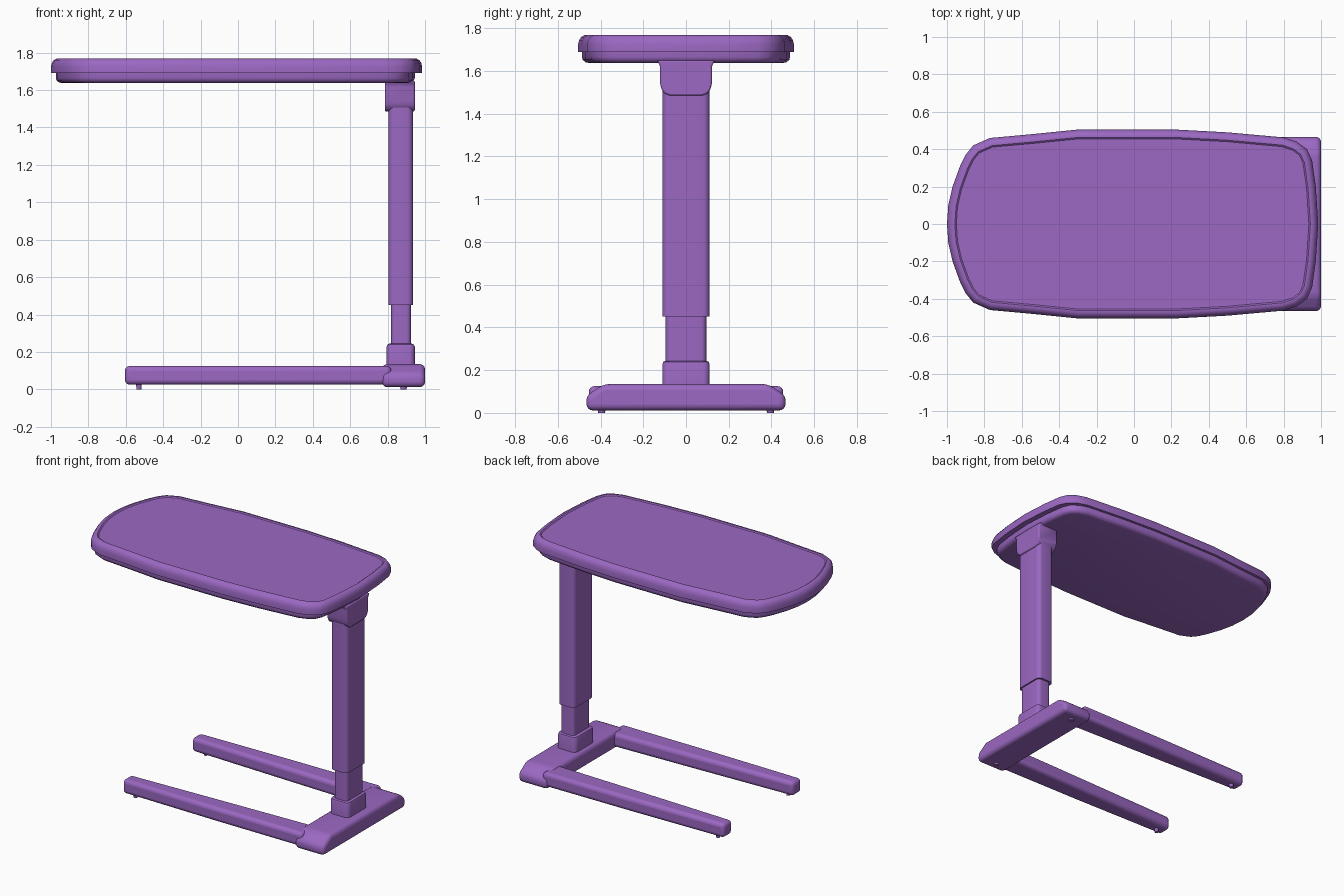
import bpy, bmesh, math
from mathutils import Vector

cube = bpy.data.objects.get("Cube")
if cube:
    bpy.data.objects.remove(cube)

# Single purple finish
purple = bpy.data.materials.new("purple")
purple.use_nodes = True
color = (0.328, 0.138, 0.54, 1)
purple.diffuse_color = color
purple.node_tree.nodes["Principled BSDF"].inputs["Base Color"].default_value = color


def finish(name, bm, bevel=0, segments=3, mirror=False):
    """Turn a bmesh into a shaded object with optional bevel and y mirror."""
    bmesh.ops.recalc_face_normals(bm, faces=bm.faces)
    mesh = bpy.data.meshes.new(name)
    bm.to_mesh(mesh)
    bm.free()
    mesh.materials.append(purple)
    obj = bpy.data.objects.new(name, mesh)
    bpy.context.collection.objects.link(obj)
    if bevel:
        mod = obj.modifiers.new("rounding", "BEVEL")
        mod.width, mod.segments = bevel, segments
        mod.limit_method, mod.angle_limit = "ANGLE", math.radians(20)
    if mirror:
        mod = obj.modifiers.new("mirror", "MIRROR")
        mod.use_axis = (False, True, False)
    bpy.ops.object.select_all(action="DESELECT")
    obj.select_set(True)
    bpy.context.view_layer.objects.active = obj
    bpy.ops.object.shade_smooth_by_angle(angle=math.radians(35))
    return obj


def skin(name, rings, **options):
    """Join closed rings of points with quads and cap both ends."""
    bm = bmesh.new()
    loops = [[bm.verts.new(p) for p in ring] for ring in rings]
    n = len(loops[0])
    for a, b in zip(loops, loops[1:]):
        for i in range(n):
            j = (i + 1) % n
            bm.faces.new((a[i], a[j], b[j], b[i]))
    bm.faces.new(loops[0])
    bm.faces.new(loops[-1])
    return finish(name, bm, **options)


def inset(outline, d):
    """Move a clockwise outline inward by d."""
    result = []
    n = len(outline)
    for i, p in enumerate(outline):
        e1 = (p - outline[i - 1]).normalized()
        e2 = (outline[(i + 1) % n] - p).normalized()
        n1, n2 = Vector((e1.y, -e1.x)), Vector((e2.y, -e2.x))
        result.append(p + (n1 + n2) * d / (1 + n1.dot(n2)))
    return result


def loft(name, outline, profile):
    """Stack inset copies of an outline; profile holds (inset, z)."""
    skin(name, [[(p.x, p.y, z) for p in inset(outline, d)] for d, z in profile])


def rounded_rect(cx, hx, hy, r, steps=5):
    points = []
    for sx, sy, start in ((-1, 1, 180), (1, 1, 90), (1, -1, 0), (-1, -1, -90)):
        for k in range(steps + 1):
            a = math.radians(start - 90 * k / steps)
            points.append(Vector((cx + sx * (hx - r) + r * math.cos(a),
                                  sy * (hy - r) + r * math.sin(a))))
    return points


# Table top: bowed outline, raised rim and stepped underside
half = [(-1, 0), (-.993, .1), (-.97, .2), (-.93, .31), (-.9, .37), (-.86, .42),
        (-.77, .46), (-.55, .48), (-.3, .505), (.22, .505), (.5, .49), (.8, .463),
        (.87, .44), (.925, .4), (.952, .34), (.972, .2), (.985, 0)]
top = [Vector(p) for p in half] + [Vector((x, -y)) for x, y in half[-2:0:-1]]
loft("table_top", top, [(.03, 1.69), (0, 1.69), (0, 1.725), (.005, 1.745),
                        (.015, 1.76), (.03, 1.768), (.042, 1.768), (.05, 1.762)])
under = [Vector((p.x * .985 - .007, p.y)) for p in top]
loft("table_underside", under, [(.05, 1.638), (.035, 1.641), (.022, 1.652),
                                (.018, 1.665), (.018, 1.695)])

# Telescoping column
loft("outer_column", rounded_rect(.87, .065, .11, .03), [(0, .45), (0, 1.6)])
loft("inner_column", rounded_rect(.872, .053, .095, .025), [(0, .2), (0, .5)])
loft("column_collar", rounded_rect(.87, .075, .11, .03),
     [(0, .12), (0, .228), (.004, .239), (.014, .244)])

# Bracket under the table: rounded lower corners, flared top
side = [(.135, 1.65), (.122, 1.625), (.122, 1.545), (.115, 1.515),
        (.1, 1.494), (.075, 1.485)]
side += [(-y, z) for y, z in reversed(side)]
skin("top_bracket", [[(x, y, z) for y, z in side] for x in (.785, .945)],
     bevel=.008, segments=2)

# Base crossbar with sloped ends
bar = [(-.465, .012), (-.467, .08), (-.385, .135)]
bar += [(-y, z) for y, z in reversed(bar)]
skin("base_crossbar", [[(x, y, z) for y, z in bar] for x in (.77, 1)],
     bevel=.028, segments=4)

# Floor legs, tapering toward the tip
stations = [(.82, .295, .455), (.15, .315, .452), (-.605, .34, .44)]
skin("floor_legs",
     [[(x, a, .025), (x, b, .025), (x, b, .125), (x, a, .125)] for x, a, b in stations],
     bevel=.026, segments=4, mirror=True)

# Small floor pads under the tips and the crossbar
for name, x, radius, height in (("tip_pads", -.53, .016, .04),
                                ("crossbar_pads", .885, .02, .025)):
    bm = bmesh.new()
    bmesh.ops.create_cone(bm, cap_ends=True, segments=16, radius1=radius * .8,
                          radius2=radius, depth=height)
    for v in bm.verts:
        v.co += Vector((x, .395, height / 2))
    finish(name, bm, mirror=True)
